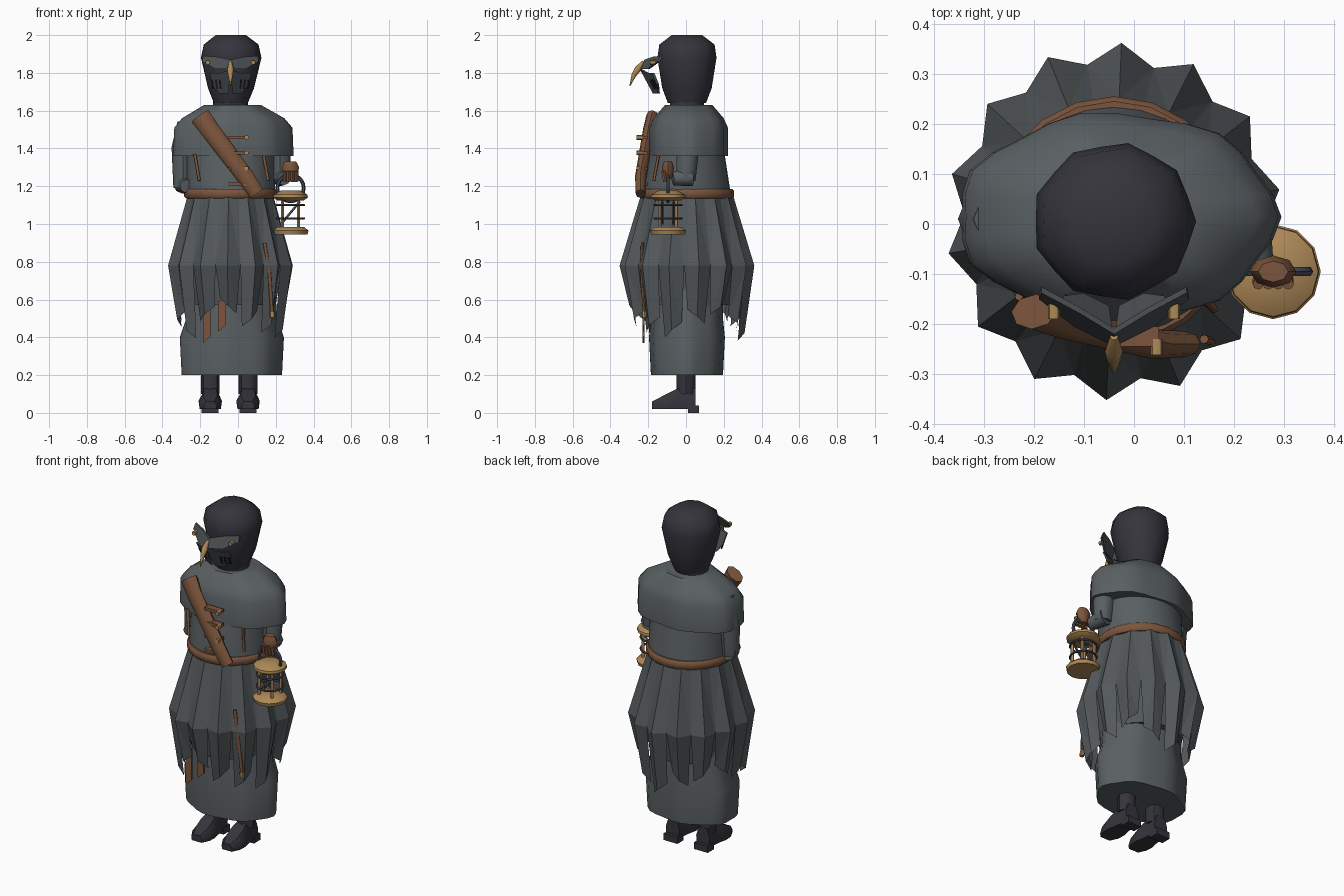
import bpy, bmesh, random
from math import sin, cos, pi, tau
from mathutils import Vector

random.seed(4)
if "Cube" in bpy.data.objects:
    bpy.data.objects.remove(bpy.data.objects["Cube"])


def material(name, red, green, blue):
    mat = bpy.data.materials.new(name)
    mat.use_nodes = True
    mat.diffuse_color = (red, green, blue, 1)
    mat.node_tree.nodes["Principled BSDF"].inputs["Base Color"].default_value = mat.diffuse_color
    return mat


CLOTH = material("grey cloth", .1, .115, .122)
SKIRT = material("skirt grey", .088, .099, .105)
DARK = material("dark hood", .036, .034, .045)
STEEL = material("mask steel", .07, .08, .087)
LEATHER = material("brown leather", .2, .09, .045)
BRASS = material("brass", .42, .25, .095)
IRON = material("iron", .07, .075, .1)
BLACK = material("black slots", .01, .01, .01)
BODY = (-.04, .005)


def finish(ob, name, mat, smooth):
    ob.name = name
    ob.data.materials.append(mat)
    if smooth:
        bpy.ops.object.select_all(action="DESELECT")
        ob.select_set(True)
        bpy.context.view_layer.objects.active = ob
        bpy.ops.object.shade_smooth_by_angle(angle=pi / 4)


def skin(name, rings, mat, smooth=True, closed=True):
    """Bridge equal rows of points, as a capped tube or an open sheet."""
    bm = bmesh.new()
    rows = [[bm.verts.new(point) for point in ring] for ring in rings]
    count = len(rows[0])
    for low, high in zip(rows, rows[1:]):
        for i in range(count if closed else count - 1):
            j = (i + 1) % count
            if closed:
                bm.faces.new((low[i], low[j], high[j], high[i]))
            else:
                # Fold every pleat panel towards the ridge
                ridge, edge = (j, i) if i == 0 else (i, j)
                bm.faces.new((low[ridge], low[edge], high[ridge]))
                bm.faces.new((low[edge], high[edge], high[ridge]))
    if closed:
        bm.faces.new(rows[0])
        bm.faces.new(rows[-1])
    bmesh.ops.recalc_face_normals(bm, faces=bm.faces)
    mesh = bpy.data.meshes.new(name)
    bm.to_mesh(mesh)
    bm.free()
    ob = bpy.data.objects.new(name, mesh)
    bpy.context.collection.objects.link(ob)
    finish(ob, name, mat, smooth)


def loft(name, levels, mat, centre=BODY, sides=28, wave=0, folds=7):
    """Stack wavy ellipses given as height, half width and half depth."""
    rings = []
    for z, width, depth in levels:
        ring = []
        for i in range(sides):
            a = tau * i / sides
            swell = 1 + wave * cos(folds * a)
            ring.append((centre[0] + width * swell * cos(a), centre[1] + depth * swell * sin(a), z))
        rings.append(ring)
    skin(name, rings, mat)


def tube(name, path, radii, mat, sides=8, flat=1):
    """Sweep a circle along a path, squashed in depth by flat."""
    points = [Vector(p) for p in path]
    rings = []
    for i, point in enumerate(points):
        along = (points[min(i + 1, len(points) - 1)] - points[max(i - 1, 0)]).normalized()
        upright = Vector((0, 1, 0)) if abs(along.y) < .8 else Vector((0, 0, 1))
        across = along.cross(upright).normalized()
        outward = along.cross(across) * flat
        radius = radii[i] if isinstance(radii, list) else radii
        angles = [tau * k / sides for k in range(sides)]
        rings.append([point + radius * (across * cos(a) + outward * sin(a)) for a in angles])
    skin(name, rings, mat)


def slab(name, outline, mat, thick):
    """Thicken an outline backwards."""
    back = [(x, y + thick, z) for x, y, z in outline]
    skin(name, [outline, back], mat, smooth=False)


def box(name, x, y, z, width, depth, height, mat):
    left, right, low, high = x - width / 2, x + width / 2, z - height / 2, z + height / 2
    front = y - depth / 2
    slab(name, [(left, front, low), (right, front, low), (right, front, high), (left, front, high)], mat, depth)


def hoop(name, location, radius, thickness, tilt=0):
    bpy.ops.mesh.primitive_torus_add(location=location, rotation=(tilt, 0, 0), major_radius=radius,
                                     minor_radius=thickness, major_segments=20, minor_segments=6)
    finish(bpy.context.object, name, IRON, True)


# Hood, shoulder cape, torso, robe and belt
loft("hood", [(1.64, .09, .1), (1.72, .122, .13), (1.88, .16, .155), (1.95, .145, .145), (2, .08, .08)],
     DARK, wave=.025, folds=9, sides=18)
loft("neck", [(1.55, .1, .09), (1.66, .09, .09)], DARK)
loft("cape", [(1.36, .318, .207), (1.51, .312, .207), (1.56, .27, .185), (1.63, .15, .125)],
     CLOTH, (-.033, .014), wave=.03)
loft("torso", [(1.14, .235, .235), (1.4, .235, .195)], CLOTH)
loft("robe", [(.2, .265, .19), (.4, .275, .2), (.5, .24, .19), (1.14, .2, .2)], CLOTH, wave=.03)
loft("belt", [(1.135, .235, .24), (1.145, .245, .25), (1.175, .245, .25), (1.185, .235, .24)], LEATHER, sides=20)

# Pleated skirt: separate ridged panels with ragged points over a lining
loft("skirt_lining", [(.57, .22, .23), (.78, .26, .28), (1.14, .22, .23)], SKIRT)
petals = 14
for p in range(petals):
    middle = tau * (p + .4) / petals
    hem = .46 + .05 * sin(3 * middle) + random.uniform(-.03, .03)
    slant = random.choice((-1, 1))
    rows = []
    for z, edge_radius, ridge_radius, spread in ((hem, .275, .305, .75), (.78, .318, .357, 1), (1.15, .23, .245, 1)):
        row = []
        for side in (-1, 0, 1):
            a = middle + side * spread * pi / petals
            radius = ridge_radius if side == 0 else edge_radius
            lift = .04 * (side * slant + 1) if z == hem else 0
            row.append((BODY[0] + radius * .94 * cos(a), BODY[1] + radius * sin(a), z + lift))
        rows.append(row)
    skin("skirt_panel", rows, SKIRT, smooth=False, closed=False)

# Sleeves, legs and boots
for side, label in ((-1, "right"), (1, "left")):
    x = side * .257 - .035
    elbow = 1.21 + side * .02
    tube(label + "_sleeve", [(x - side * .03, .01, 1.53), (x, .01, 1.4), (x, 0, elbow)], [.06, .06, .05], CLOTH)
    tube(label + "_cuff", [(x, .03, elbow + .02), (x + .02, -.07, elbow + .01)], [.05, .036], CLOTH)
    foot = side * .1 - .047
    tube(label + "_leg", [(foot, 0, .3), (foot, 0, .1)], .05, DARK)
    rings = []
    for i in range(6):
        t = i / 5
        half = .045 + .018 * sin(pi * min(1, t * 1.5)) - (.01 if i == 0 else 0)
        top = min(.13, .06 + .12 * t)
        profile = [(-.9, 0), (.9, 0), (1, .5), (.6, 1), (-.6, 1), (-1, .5)]
        rings.append([(foot + half * u, .23 * t - .18, .02 + (top - .02) * v) for u, v in profile])
    skin(label + "_boot", rings, DARK)
    box(label + "_heel", foot, .04, .02, .09, .06, .04, DARK)

# Lantern with posts, hoops and handle
lantern = Vector((.278, -.095, 0))
x, y, z = lantern
loft("lantern_base", [(.945, .09, .09), (.965, .095, .095), (.985, .07, .07)], BRASS, lantern, 12)
loft("lantern_lid", [(1.125, .07, .07), (1.14, .092, .092), (1.155, .09, .09), (1.178, .05, .05)], BRASS, lantern, 12)
for i in range(4):
    a = tau * (i + .5) / 4
    foot = lantern + Vector((cos(a), sin(a), 0)) * .06
    tube("lantern_post", [foot + Vector((0, 0, h)) for h in (.97, 1.14)], .009, BRASS)
for height in (1.03, 1.1):
    hoop("lantern_hoop", (x, y, height), .072, .006)
for side in (-1, 1):
    depth = y + side * .03
    tube("lantern_brace", [(x - .05, depth, 1), (x + .05, depth, 1.12)], .006, IRON)
hoop("lantern_handle", (x, y, 1.19), .07, .01, tilt=pi / 2)

# Gloved hand gripping the handle
tube("left_hand", [(x, y, 1.33), (x, y, 1.3), (x, y, 1.24)], [.03, .046, .03], LEATHER, flat=.7)
for i in range(4):
    finger = x - .03 + i * .02
    tube("finger", [(finger, y - .025, 1.28), (finger, y - .015, 1.225)], .011, LEATHER)

# Leather roll slung across the chest
tube("chest_roll", [(-.2, -.175, 1.57), (-.15, -.195, 1.5), (.04, -.24, 1.25), (.1, -.24, 1.16)],
     [.055, .05, .046, .04], LEATHER, flat=.65)

# Coat fasteners, cords and hanging straps
for i in range(4):
    z = 1.458 - i * .082
    box("fastener", 0, -.225, z, .1, .04, .018, LEATHER)
    tube("fastener_stud", [(.045, -.23, z), (.045, -.262, z)], .012, BRASS)
for x in (-.23, .135):
    tube("side_cord", [(x, -.145, 1.37), (x + .025, -.17, 1.23)], .008, LEATHER)
for x, length in ((-.165, .22), (-.085, .16)):
    top, half = .59, .02
    low = top - length
    slab("hanging_strap", [(x - half, -.23, top), (x + half, -.23, top), (x + half, -.23, low + .035),
                           (x - half, -.23, low)], LEATHER, .01)
tube("long_strap", [(.14, -.23, .9), (.165, -.235, .75), (.18, -.22, .53)], .009, LEATHER)
tube("long_strap_tip", [(.18, -.22, .535), (.183, -.22, .505)], .013, BRASS)

# Mirrored mask plates, swept back and creased along the eye line
crease = 1.82
for side in (-1, 1):
    def swept(outline, proud=0):
        return [(BODY[0] + side * u, u / 2 - .245 - proud + abs(v - crease) / 2, v) for u, v in outline]

    slab("mask_brow", swept([(0, crease), (0, 1.87), (.07, 1.885), (.145, 1.89), (.15, 1.86), (.08, crease)]),
         STEEL, .012)
    slab("mask_cheek", swept([(0, crease), (.05, 1.8), (.11, 1.8), (.1, 1.74), (.06, 1.69), (.01, 1.69)]),
         STEEL, .012)
    for k in range(3):
        u = .052 + k * .02
        slab("mask_slot", swept([(u, 1.765), (u + .01, 1.765), (u + .004, 1.715), (u - .005, 1.715)], .003),
             BLACK, .008)
    rivet = BODY[0] + side * .12
    tube("mask_rivet", [(rivet, -.16, 1.855), (rivet, -.19, 1.855)], .012, BRASS)
x = BODY[0]
tube("mask_beak", [(x, -.225, 1.86), (x, -.255, 1.82), (x, -.275, 1.79), (x, -.298, 1.73)],
     [.008, .018, .013, .002], BRASS)
